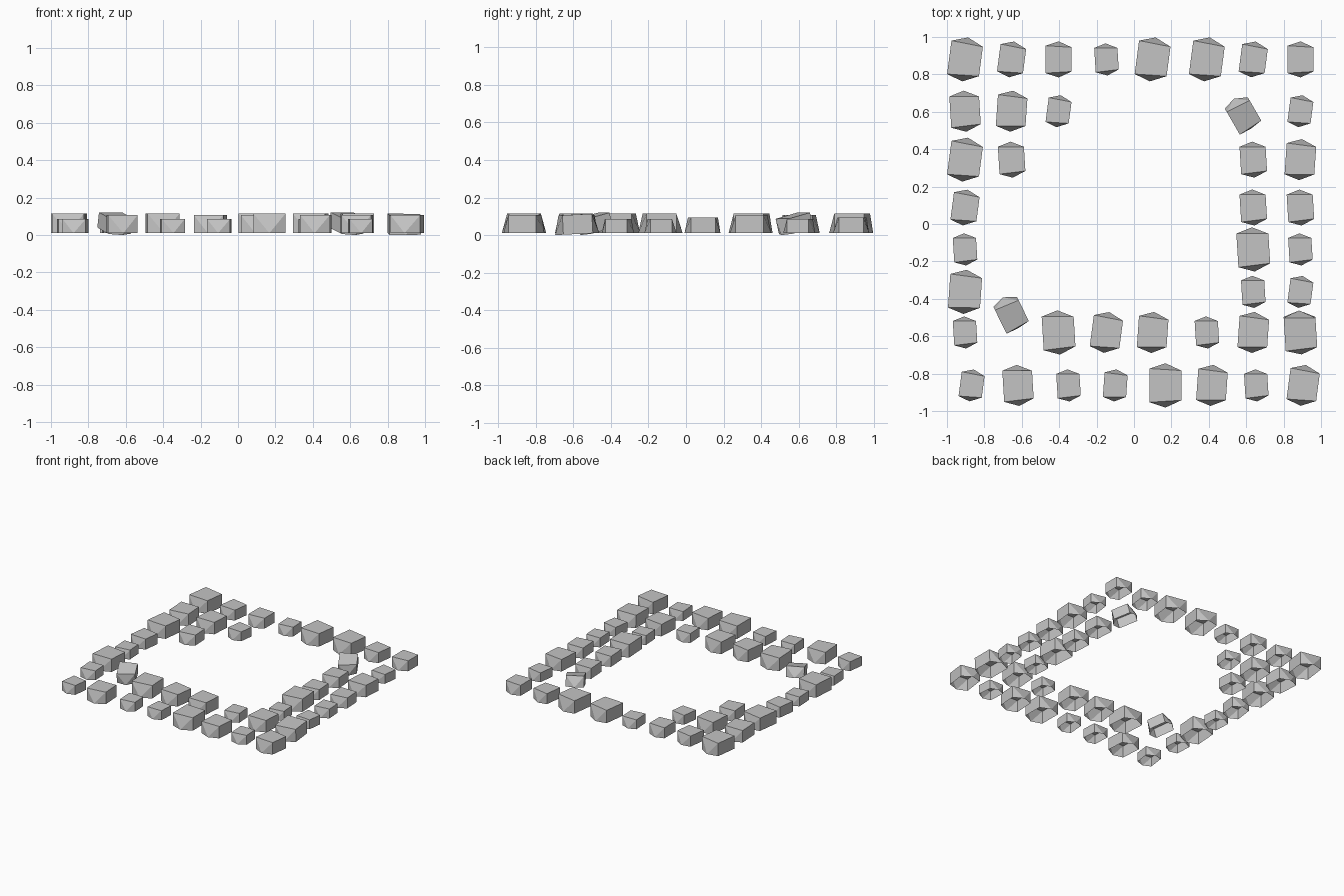
import bpy
from math import radians
from mathutils import Matrix

cube = bpy.data.objects.get("Cube")
if cube:
    bpy.data.objects.remove(cube, do_unlink=True)

stone_grey = bpy.data.materials.new("stone_grey")
stone_grey.use_nodes = True
GREY = (0.55, 0.55, 0.55, 1)
stone_grey.diffuse_color = GREY
stone_grey.node_tree.nodes["Principled BSDF"].inputs["Base Color"].default_value = GREY

# One open-bottomed stone of unit length: flat top, upright sides, pointed foot at each end
W, LEFT, RIGHT, TIP, H = 0.36, 0.38, 0.335, 0.5, 0.44
TOP = [(-W, -LEFT), (W, -RIGHT), (W, RIGHT), (-W, LEFT)]
VERTS = [(x, y, H) for x, y in TOP] + [(x, y, 0) for x, y in TOP] + [(0, -TIP, 0), (0, TIP, 0)]
FACES = [(0, 1, 2, 3), (1, 5, 6, 2), (3, 7, 4, 0),
         (0, 8, 1), (0, 4, 8), (1, 8, 5),
         (2, 9, 3), (2, 6, 9), (3, 9, 7)]


def add_stone(name, x, y, size, yaw, pitch=0):
    turn = (Matrix.Rotation(radians(yaw), 4, "Z") @ Matrix.Rotation(radians(pitch), 4, "X")
            @ Matrix.Scale(size, 4))
    mesh = bpy.data.meshes.new(name)
    mesh.from_pydata(VERTS, [], FACES)
    mesh.transform(turn)
    # Tilted stones rest on the ground, level ones sit slightly above it
    low = min(v.co.z for v in mesh.vertices)
    base = 0 if pitch else 0.01
    mesh.transform(Matrix.Translation((x, y, base - low)))
    mesh.materials.append(stone_grey)
    obj = bpy.data.objects.new(name, mesh)
    bpy.context.collection.objects.link(obj)


# Layout, back row first: a size letter, then a lean letter
SIZES = {"s": 0.172, "m": 0.193, "l": 0.22, "b": 0.237}
LEANS = {"r": -7.5, "q": -4, "n": 0, "l": 3.5}
COLUMNS = [-0.903, -0.654, -0.403, -0.147, 0.1, 0.39, 0.638, 0.89]
FRONT_COLUMNS = [-0.868, -0.62, -0.35, -0.1, 0.168, 0.417, 0.654, 0.905]
ROWS = [
    (0.88, "br mr mn sl br br mr mn"),
    (0.603, "ll lq sr -- -- -- -- sr"),
    (0.344, "br ml -- -- -- -- ml lq"),
    (0.088, "mr -- -- -- -- -- ml ml"),
    (-0.136, "sl -- -- -- -- -- bl sl"),
    (-0.363, "bq -- -- -- -- -- sl sr"),
    (-0.58, "sl -- bl lr lq sl lq --"),
    (-0.863, "sr ll sl sq bn lq sl lr"),
]
for r, (y, row) in enumerate(ROWS):
    columns = FRONT_COLUMNS if row is ROWS[-1][1] else COLUMNS
    for c, cell in enumerate(row.split()):
        if cell != "--":
            add_stone(f"stone_row_{r + 1}_{c + 1}", columns[c], y,
                      SIZES[cell[0]], LEANS[cell[1]])

# Loose stones that have tipped over a little
add_stone("tilted_stone_left", 0.58, 0.59, 0.19, 30, 14)
add_stone("tilted_stone_right", -0.66, -0.475, 0.19, 26, 14)
add_stone("settled_stone_corner", 0.89, -0.58, 0.235, 3.5, 3)
